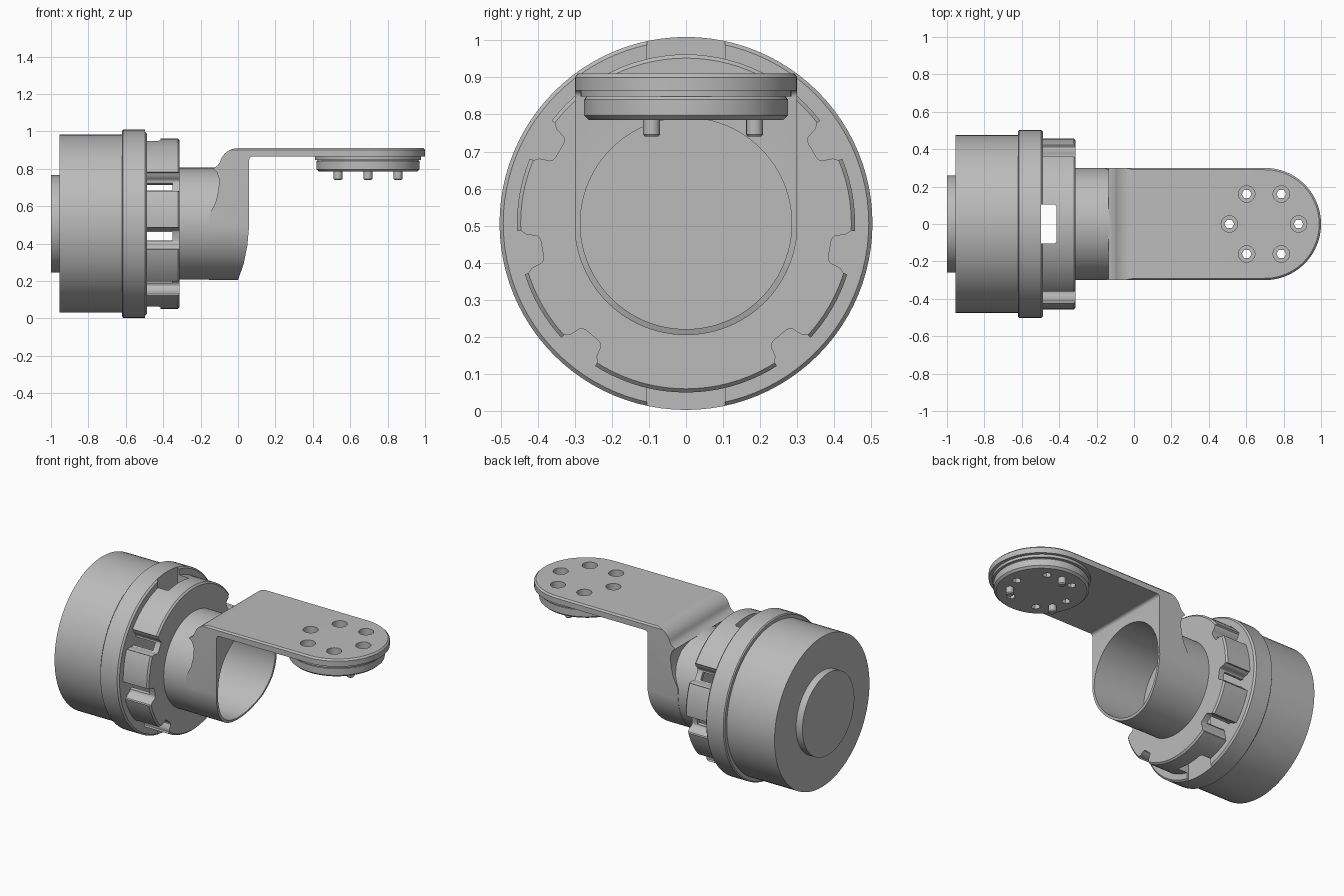
import bpy, bmesh
from math import sin, cos, pi, radians
from mathutils import Vector

default = bpy.data.objects.get("Cube")
if default:
    bpy.data.objects.remove(default, do_unlink=True)

AXIS = 0.506          # height of the motor axis
DISC_X = 0.695        # centre of the mounting disc

grey = bpy.data.materials.new("light_grey")
grey.use_nodes = True
colour = (0.5, 0.5, 0.5, 1)
grey.diffuse_color = colour
grey.node_tree.nodes["Principled BSDF"].inputs["Base Color"].default_value = colour


def add_object(name, bm):
    bmesh.ops.recalc_face_normals(bm, faces=bm.faces)
    if bm.calc_volume(signed=True) < 0:
        bmesh.ops.reverse_faces(bm, faces=bm.faces)
    mesh = bpy.data.meshes.new(name)
    bm.to_mesh(mesh)
    bm.free()
    mesh.materials.append(grey)
    obj = bpy.data.objects.new(name, mesh)
    bpy.context.collection.objects.link(obj)
    return obj


def lathe(name, profile, centre=(0, 0, AXIS), upright=False, sides=96, closed=False):
    """Turn (along, radius) points around the x axis, or z if upright."""
    bm = bmesh.new()
    rings = []
    for along, r in profile:
        ring = []
        for i in range(sides):
            a = 2 * pi * i / sides
            u, v = r * cos(a), r * sin(a)
            p = (u, v, along) if upright else (along, u, v)
            ring.append(bm.verts.new(Vector(p) + Vector(centre)))
        rings.append(ring)
    pairs = list(zip(rings, rings[1:]))
    if closed:
        pairs.append((rings[-1], rings[0]))
    else:
        bm.faces.new(rings[0])
        bm.faces.new(rings[-1])
    for a, b in pairs:
        for i in range(sides):
            j = (i + 1) % sides
            bm.faces.new((a[i], a[j], b[j], b[i]))
    return add_object(name, bm)


def prism(name, points, axis, lo, hi, inset=0):
    """Extrude a 2D outline along x, y or z; inset chamfers the far end."""
    place = {"x": lambda p, d: (d, p[0], p[1]),
             "y": lambda p, d: (p[0], d, p[1]),
             "z": lambda p, d: (p[0], p[1], d)}[axis]
    bm = bmesh.new()
    low = [bm.verts.new(place(p, lo)) for p in points]
    high = [bm.verts.new(place(p, hi)) for p in points]
    bm.faces.new(low)
    top = bm.faces.new(high)
    for i in range(len(points)):
        j = (i + 1) % len(points)
        bm.faces.new((low[i], low[j], high[j], high[i]))
    if inset:
        bmesh.ops.recalc_face_normals(bm, faces=bm.faces)
        bmesh.ops.inset_region(bm, faces=[top], thickness=inset, depth=inset)
    return add_object(name, bm)


def arc(cx, cy, r, start, end, steps):
    angles = [radians(start + (end - start) * i / steps) for i in range(steps + 1)]
    return [(cx + r * cos(a), cy + r * sin(a)) for a in angles]


def boolean(obj, cutter, operation="DIFFERENCE"):
    mod = obj.modifiers.new("cut", "BOOLEAN")
    mod.operation, mod.object, mod.solver = operation, cutter, "EXACT"
    bpy.context.view_layer.objects.active = obj
    bpy.ops.object.modifier_apply(modifier=mod.name)
    bpy.data.objects.remove(cutter, do_unlink=True)


# Motor housing: back boss, drum and wide flange
lathe("motor_back_boss", [(-1, 0.26), (-0.94, 0.26)])
lathe("motor_drum", [(-0.955, 0.476), (-0.6, 0.476)])
flange = lathe("motor_flange", [(-0.62, 0.496), (-0.614, 0.503), (-0.497, 0.503),
                                (-0.487, 0.493)])

# Hollow hub with a closed front wall
hub = lathe("hub", [(-0.49, 0.375), (-0.49, 0.456), (-0.322, 0.456), (-0.312, 0.446),
                    (-0.312, 0.2), (-0.345, 0.2), (-0.345, 0.375)], closed=True)
lathe("hub_centre_wall", [(-0.34, 0.25), (-0.316, 0.25)])

# Side notches along the hub, each with a narrow slot through its floor
NOTCH = arc(0.412, 0.02, 0.018, 180, 90, 3)
NOTCH = [(r, t + 0.002) for r, t in NOTCH] + [(0.43, 0.046), (0.442, 0.058), (0.5, 0.066)]
SLOT = [(0.34, 0.024), (0.42, 0.024)]
for degrees in (-50, -10, 30, 150, 190, 230):
    a = radians(degrees)
    for half, front in ((NOTCH, -0.2), (SLOT, -0.35)):
        loop = half + [(r, -t) for r, t in reversed(half)]
        outline = [(r * cos(a) - t * sin(a), AXIS + r * sin(a) + t * cos(a)) for r, t in loop]
        boolean(hub, prism("notch_cutter", outline, "x", -0.6, front))

# Vertical window through the top and bottom of the hub
window = [(-0.498, -0.105), (-0.425, -0.105), (-0.415, -0.095),
          (-0.415, 0.095), (-0.425, 0.105), (-0.498, 0.105)]
for part in (hub, flange):
    boolean(part, prism("window_cutter", window, "z", -0.1, 1.1))

# Neck tube between hub and bracket
lathe("neck_tube", [(-0.318, 0.2995), (-0.09, 0.2995), (-0.09, 0.286), (-0.318, 0.286)],
      closed=True)

# Bracket: side profile trimmed by its end shape and its plan shape, then bored
side = [(0.06, 0.5)] + arc(0.078, 0.847, 0.018, 180, 90, 6)
side += [(1.1, 0.865), (1.1, 0.92), (0, 0.92)] + arc(0, 0.81, 0.1, 90, 165, 12)
side += [(-0.106, 0.82), (-0.122, 0.808), (-0.135, 0.8), (-0.112, 0.78), (-0.1, 0.74),
         (-0.105, 0.68), (-0.12, 0.62), (-0.155, 0.55), (-0.155, 0.1), (-0.03, 0.1),
         (0, 0.205), (0.03, 0.29), (0.05, 0.39)]
bracket = prism("bracket", side, "y", -0.4, 0.4)
end_shape = arc(0, AXIS, 0.301, 180, 360, 48) + [(0.301, 1), (-0.301, 1)]
boolean(bracket, prism("end_cutter", end_shape, "x", -0.5, 1.2), "INTERSECT")
plan = arc(0.7, 0, 0.3, -90, 90, 48) + [(-0.4, 0.3), (-0.4, -0.3)]
boolean(bracket, prism("plan_cutter", plan, "z", 0.05, 0.9, 0.0099), "INTERSECT")
boolean(bracket, lathe("bore_cutter", [(-0.4, 0.285), (0.3, 0.285)]))

# Mounting disc under the plate
at_disc = (DISC_X, 0, 0)
disc = lathe("mounting_disc", [(0.785, 0.262), (0.797, 0.275), (0.84, 0.275), (0.848, 0.268),
                               (0.848, 0.284), (0.868, 0.284)], at_disc, True)

# Six screw holes: wide through the plate, narrow through the disc
for i in range(6):
    a = i * pi / 3
    spot = (DISC_X + 0.185 * cos(a), 0.185 * sin(a), 0)
    boolean(bracket, lathe("hole_cutter", [(0.8, 0.044), (1, 0.044)], spot, True, 24))
    boolean(disc, lathe("hole_cutter", [(0.7, 0.026), (0.95, 0.026)], spot, True, 6))

# Three locating pins below the disc
for i in range(3):
    a = pi / 2 + i * 2 * pi / 3
    spot = (DISC_X + 0.185 * cos(a), 0.185 * sin(a), 0)
    lathe(f"locating_pin_{i + 1}", [(0.74, 0.018), (0.746, 0.023), (0.79, 0.023)], spot, True, 16)

# Smooth the curved surfaces and keep hard edges crisp
bpy.ops.object.select_all(action="DESELECT")
for obj in bpy.context.collection.objects:
    if obj.type == "MESH" and obj.data.materials and obj.data.materials[0] == grey:
        obj.select_set(True)
        bpy.context.view_layer.objects.active = obj
bpy.ops.object.shade_smooth_by_angle(angle=radians(30))
